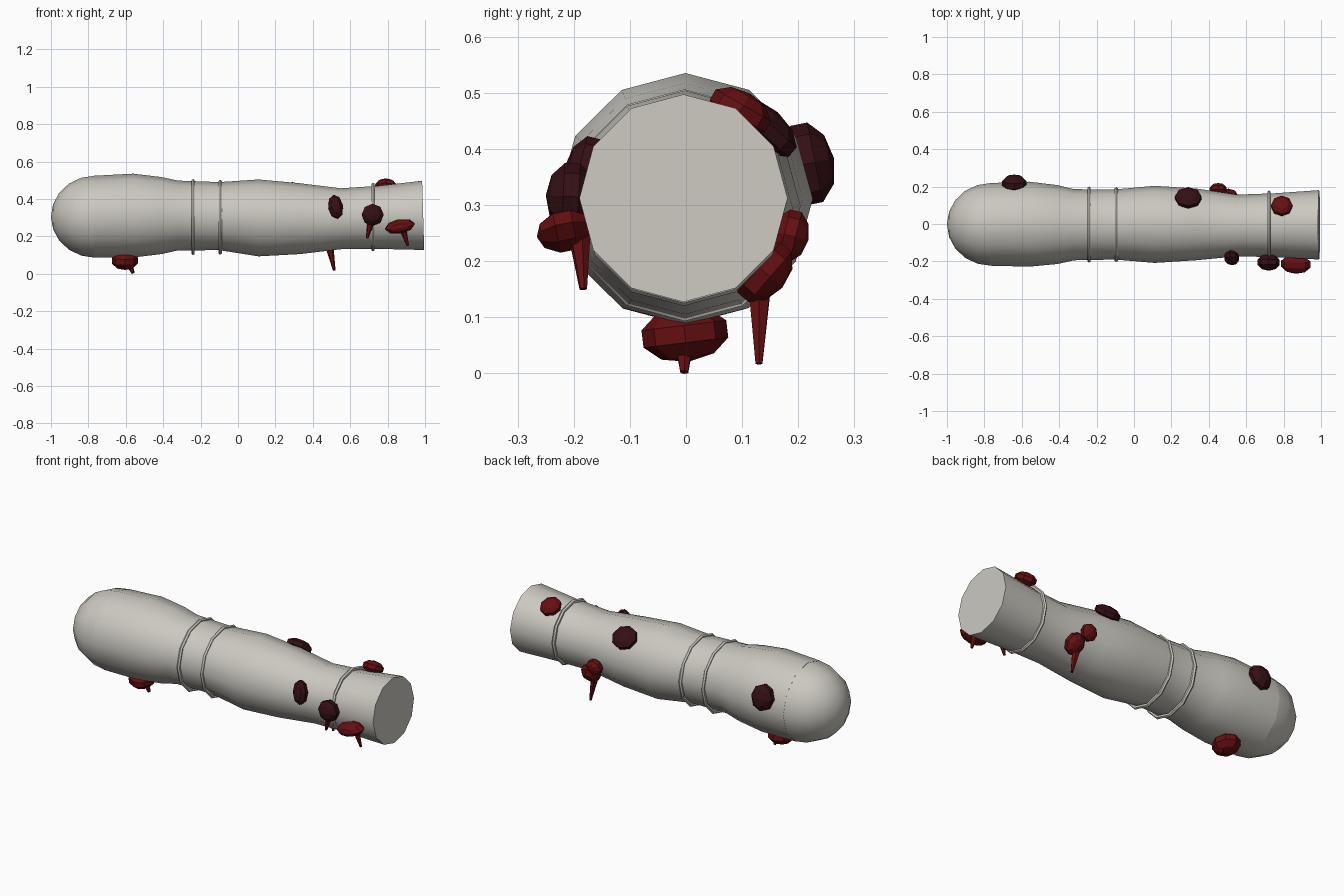
import bpy, bmesh, math
from mathutils import Vector, Matrix

if "Cube" in bpy.data.objects:
    bpy.data.objects.remove(bpy.data.objects["Cube"])

def mat(name, c):
    m = bpy.data.materials.new(name)
    m.diffuse_color = (*c, 1)
    m.use_nodes = True
    m.node_tree.nodes["Principled BSDF"].inputs["Base Color"].default_value = m.diffuse_color
    return m

SKIN = mat("pale_grey", (0.60, 0.58, 0.53))
RED = mat("blood_red", (0.13, 0.005, 0.006))
DARK = mat("dried_blood", (0.035, 0.005, 0.007))
SIDES = 12

def finish(bm, name, material, smooth=None):
    bmesh.ops.recalc_face_normals(bm, faces=bm.faces)
    me = bpy.data.meshes.new(name)
    bm.to_mesh(me)
    bm.free()
    me.materials.append(material)
    ob = bpy.data.objects.new(name, me)
    bpy.context.collection.objects.link(ob)
    if smooth:
        bpy.context.view_layer.objects.active = ob
        ob.select_set(True)
        bpy.ops.object.shade_smooth_by_angle(angle=math.radians(smooth))
        ob.select_set(False)
    return ob

def ring(bm, x, cy, cz, ry, rz, tilt=0.0):
    vs = []
    for i in range(SIDES):
        a = 2 * math.pi * i / SIDES
        z = rz * math.cos(a)
        vs.append(bm.verts.new((x - tilt * z, cy + ry * math.sin(a), cz + z)))
    return vs

def loft(bm, rings, closed=False):
    pairs = list(zip(rings, rings[1:]))
    if closed:
        pairs.append((rings[-1], rings[0]))
    for a, b in pairs:
        for i in range(SIDES):
            j = (i + 1) % SIDES
            bm.faces.new((a[i], a[j], b[j], b[i]))

# finger body: x, top z, bottom z, back y, front y
prof = [(-0.77, .524, .086, .219, -.223), (-0.56, .535, .087, .226, -.228),
        (-0.41, .517, .105, .208, -.214), (-0.32, .498, .125, .186, -.194),
        (-0.10, .490, .126, .185, -.190), (0.11, .504, .093, .204, -.208),
        (0.33, .484, .105, .190, -.194), (0.55, .457, .131, .157, -.173),
        (0.75, .470, .133, .164, -.177), (0.99, .497, .127, .181, -.190)]
bm = bmesh.new()
rings = [ring(bm, x, (b + f) / 2, (t + l) / 2, (b - f) / 2, (t - l) / 2, 0.03 if x > .9 else 0)
         for x, t, l, b, f in prof]
loft(bm, rings)
bm.faces.new(rings[-1])
bm.faces.new(rings[0])
finish(bm, "finger_body", SKIN, 40)

# rounded fingertip
bm = bmesh.new()
rings = []
for k in range(5):
    a = math.radians(18 * k)
    r = math.cos(a)
    rings.append(ring(bm, -0.765 - 0.235 * math.sin(a), -.002, .305, .221 * r, .219 * r))
loft(bm, rings)
pole = bm.verts.new((-1, -.002, .305))
for i in range(SIDES):
    bm.faces.new((rings[-1][i], rings[-1][(i + 1) % SIDES], pole))
finish(bm, "fingertip", SKIN, 40)

# knuckle crease rings
for n, (x, cy, cz, r) in enumerate([(-.24, -.003, .303, .203), (-.095, -.003, .302, .200),
                                    (.722, -.004, .303, .183)]):
    bm = bmesh.new()
    rings = []
    for k in range(6):
        a = 2 * math.pi * k / 6
        rr = r - .011 + .011 * math.cos(a)
        rings.append(ring(bm, x + .010 * math.sin(a), cy, cz, rr, rr))
    loft(bm, rings, True)
    finish(bm, f"crease_ring_{n + 1}", SKIN, 40)

# blood spots: flattened spheres lying on the surface
def blob(name, material, loc, normal, size, spin=0):
    z = Vector(normal).normalized()
    x = (Vector((1, 0, 0)) - z * z.x).normalized()
    y = z.cross(x)
    basis = Matrix((x, y, z)).transposed().to_4x4()
    m = (Matrix.Translation(loc) @ basis @ Matrix.Rotation(math.radians(spin), 4, 'Z')
         @ Matrix.Diagonal((*size, 1)))
    bm = bmesh.new()
    bmesh.ops.create_uvsphere(bm, u_segments=8, v_segments=5, radius=1, matrix=m)
    finish(bm, name, material)

blob("spot_underside", RED, (-.605, -.002, .07), (0, .12, -1), (.073, .08, .05))
blob("spot_back_side", RED, (.45, .185, .245), (0, 1, -.25), (.048, .048, .034))
blob("spot_back_low", RED, (.505, .14, .18), (0, .75, -.65), (.055, .062, .042))
blob("spot_front_high", DARK, (.522, -.18, .358), (0, -1, .25), (.042, .068, .038), 10)
blob("spot_front_middle", DARK, (.72, -.205, .315), (0, -1, .05), (.062, .062, .045))
blob("spot_front_end", RED, (.865, -.215, .253), (0, -1, -.2), (.084, .038, .052), 10)
blob("spot_top_end", RED, (.79, .097, .468), (0, .5, .87), (.06, .06, .035))
blob("spot_top_back", DARK, (.29, .14, .438), (0, .66, .75), (.075, .07, .036))
blob("spot_back_tip", DARK, (-.64, .215, .373), (0, 1, .2), (.068, .076, .05))

# drips: narrow tapered cones
def drip(name, top, bottom, r1, r2):
    a, b = Vector(top), Vector(bottom)
    d = b - a
    m = Matrix.Translation((a + b) / 2) @ d.to_track_quat('Z', 'Y').to_matrix().to_4x4()
    bm = bmesh.new()
    bmesh.ops.create_cone(bm, cap_ends=True, segments=6, radius1=r1, radius2=r2,
                          depth=d.length, matrix=m)
    finish(bm, name, RED)

drip("drip_underside", (-.59, -.003, .07), (-.56, -.003, .002), .022, .008)
drip("drip_back", (.49, .131, .14), (.515, .13, .017), .021, .007)
drip("drip_front_middle", (.712, -.19, .28), (.69, -.187, .19), .02, .007)
drip("drip_front_end", (.878, -.19, .25), (.908, -.183, .15), .021, .007)
